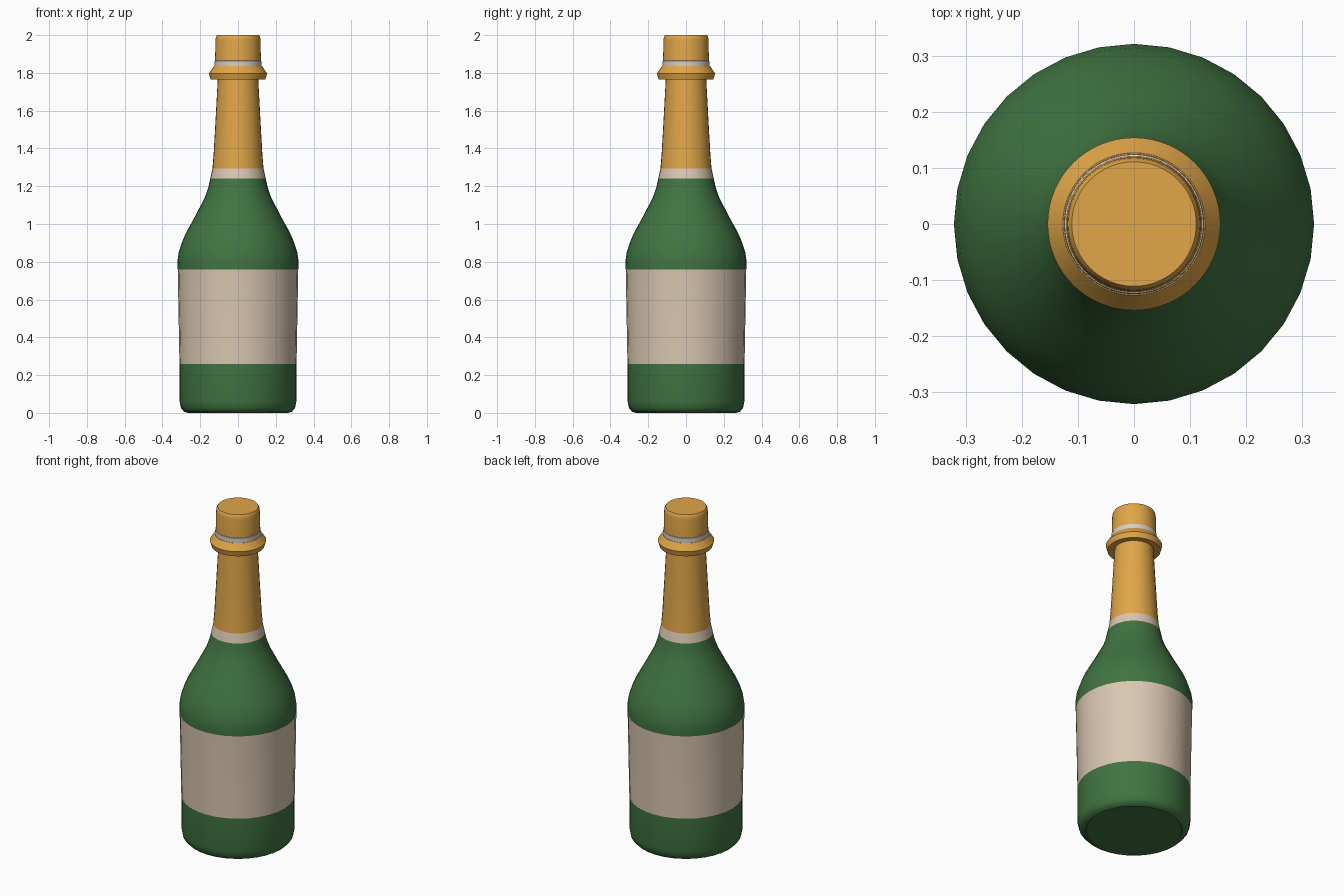
import bpy, bmesh, math

if "Cube" in bpy.data.objects:
    bpy.data.objects.remove(bpy.data.objects["Cube"])

SIDES = 32


def material(name, rgb):
    m = bpy.data.materials.new(name)
    m.diffuse_color = (*rgb, 1.0)
    m.use_nodes = True
    m.node_tree.nodes["Principled BSDF"].inputs["Base Color"].default_value = m.diffuse_color
    return m


GREEN = material("green glass", (0.052, 0.175, 0.053))
PAPER = material("cream paper", (0.70, 0.57, 0.44))
GOLD = material("gold foil", (0.75, 0.38, 0.065))
SILVER = material("pale grey wire", (0.68, 0.61, 0.54))


def lathe(name, profile, mats, rule=lambda z: 0, sides=SIDES):
    """Spin a (radius, z) profile, listed from bottom to top; radius 0 closes an end."""
    bm = bmesh.new()
    rings = []
    for r, z in profile:
        if r == 0:
            rings.append([bm.verts.new((0, 0, z))] * sides)
        else:
            rings.append([bm.verts.new((r * math.cos(2 * math.pi * i / sides),
                                        r * math.sin(2 * math.pi * i / sides), z))
                          for i in range(sides)])
    for lo, hi in zip(rings, rings[1:]):
        for i in range(sides):
            j = (i + 1) % sides
            quad = list(dict.fromkeys((lo[i], lo[j], hi[j], hi[i])))
            face = bm.faces.new(quad)
            face.material_index = rule(face.calc_center_median().z)
    me = bpy.data.meshes.new(name)
    bm.to_mesh(me)
    bm.free()
    for m in mats:
        me.materials.append(m)
    ob = bpy.data.objects.new(name, me)
    bpy.context.collection.objects.link(ob)
    bpy.ops.object.select_all(action='DESELECT')
    ob.select_set(True)
    bpy.context.view_layer.objects.active = ob
    bpy.ops.object.shade_smooth_by_angle(angle=math.radians(35))
    return ob


# Glass body with the wrapped paper label and the paper band under the foil
lathe("bottle_body",
      [(0, 0.005), (0.26, 0.005), (0.265, 0), (0.285, 0.006), (0.302, 0.025), (0.309, 0.06),
       (0.310, 0.26), (0.319, 0.76), (0.321, 0.80), (0.314, 0.85), (0.298, 0.90),
       (0.277, 0.95), (0.225, 1.045), (0.176, 1.14), (0.158, 1.19),
       (0.147, 1.24), (0.135, 1.295)],
      [GREEN, PAPER],
      lambda z: 1 if 0.26 < z < 0.76 or z > 1.24 else 0)

# Foil wrapped around the neck
lathe("neck_foil", [(0.135, 1.295), (0.129, 1.37), (0.120, 1.53), (0.107, 1.768)], [GOLD])

# Flared collar ring
lathe("collar", [(0.107, 1.768), (0.145, 1.765), (0.154, 1.797), (0.127, 1.836), (0.121, 1.836)],
      [GOLD], sides=64)

# Wire band around the cork base
lathe("wire_band", [(0.121, 1.834), (0.125, 1.836), (0.124, 1.863), (0.121, 1.865)],
      [SILVER], sides=64)

# Cork cap
lathe("cork_cap", [(0.122, 1.834), (0.119, 1.975), (0.117, 1.99), (0.111, 2.0), (0, 2.0)],
      [GOLD], sides=64)
